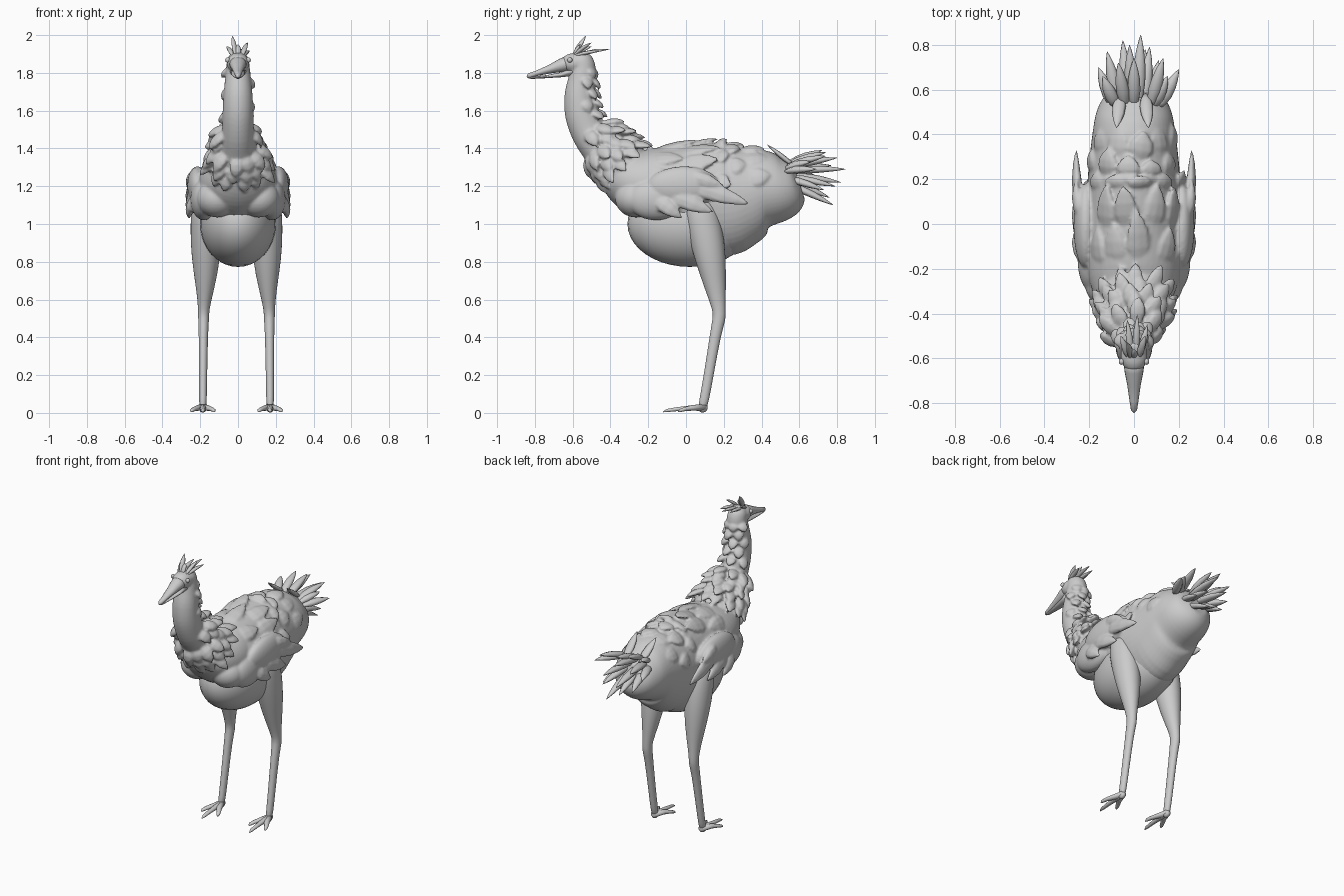
import bpy, bmesh, math, random
from mathutils import Vector

if "Cube" in bpy.data.objects:
    bpy.data.objects.remove(bpy.data.objects["Cube"])

random.seed(4)
grey = bpy.data.materials.new("soft grey")
grey.diffuse_color = (0.6, 0.6, 0.6, 1)
grey.use_nodes = True
grey.node_tree.nodes["Principled BSDF"].inputs["Base Color"].default_value = grey.diffuse_color


def finish(name, bm, subsurf=0, blend=0):
    bmesh.ops.recalc_face_normals(bm, faces=bm.faces)
    mesh = bpy.data.meshes.new(name)
    bm.to_mesh(mesh)
    bm.free()
    for p in mesh.polygons:
        p.use_smooth = True
    mesh.materials.append(grey)
    ob = bpy.data.objects.new(name, mesh)
    bpy.context.collection.objects.link(ob)
    if subsurf:
        m = ob.modifiers.new("smooth", 'SUBSURF')
        m.levels = m.render_levels = subsurf
    if blend:                                   # fuse overlapping parts softly
        m = ob.modifiers.new("fuse", 'REMESH')
        m.mode = 'VOXEL'
        m.voxel_size = blend
        m.use_smooth_shade = True
        m = ob.modifiers.new("soften", 'SMOOTH')
        m.factor, m.iterations = .5, 3
    return ob


def frame(centers, i, side):
    t = (centers[min(i + 1, len(centers) - 1)] - centers[max(i - 1, 0)]).normalized()
    s = (side - t * side.dot(t)).normalized()
    return s, s.cross(t)


def loft(bm, sections, side=Vector((1, 0, 0)), n=16):
    """Elliptical rings (x, y, z, half width, half depth) joined along a path."""
    centers = [Vector(s[:3]) for s in sections]
    rings = []
    for i, sec in enumerate(sections):
        s, u = frame(centers, i, side)
        rings.append([bm.verts.new(centers[i] + s * sec[3] * math.cos(k * math.tau / n)
                                   + u * sec[4] * math.sin(k * math.tau / n)) for k in range(n)])
    for a, b in zip(rings, rings[1:]):
        for k in range(n):
            bm.faces.new((a[k], a[(k + 1) % n], b[(k + 1) % n], b[k]))
    bm.faces.new(rings[0])
    bm.faces.new(rings[-1])


def refine(sections, steps=4):
    """Extra sections on a smooth curve through the given ones."""
    p = [sections[0]] + list(sections) + [sections[-1]]
    out = []
    for i in range(1, len(p) - 2):
        for k in range(steps):
            f = k / steps
            out.append([.5 * (2 * b + (c - a) * f + (2 * a - 5 * b + 4 * c - d) * f * f
                              + (3 * b - a - 3 * c + d) * f ** 3)
                        for a, b, c, d in zip(*p[i - 1:i + 3])])
    return out + [sections[-1]]


def surf(sections, t, angle, off=0.0):
    """Point on a lofted surface, pushed out by off; also its outward normal."""
    t = max(0, min(len(sections) - 1.001, t))
    i = int(t)
    centers = [Vector(s[:3]) for s in sections]
    sec = [a + (b - a) * (t - i) for a, b in zip(sections[i], sections[i + 1])]
    s0, u0 = frame(centers, i, Vector((1, 0, 0)))
    s1, u1 = frame(centers, i + 1, Vector((1, 0, 0)))
    s, u = s0.lerp(s1, t - i), u0.lerp(u1, t - i)
    out = (s * math.cos(angle) + u * math.sin(angle)).normalized()
    return (Vector(sec[:3]) + s * sec[3] * math.cos(angle)
            + u * sec[4] * math.sin(angle) + out * off), out


def feather(bm, base, tip, normal, width, thick, bend=0.0):
    """Flattened pointed leaf from base to tip."""
    base, tip, normal = Vector(base), Vector(tip), Vector(normal)
    d = tip - base
    shape = [(0, .3), (.15, .75), (.35, 1), (.6, .9), (.8, .58), (.93, .26), (1, .04)]
    secs = []
    for f, w in shape:
        p = base + d * f + normal * bend * math.sin(f * math.pi)
        secs.append((*p, width * w, thick * w))
    loft(bm, secs, d.cross(normal), 8)


def ellipsoid(bm, c, r):
    res = bmesh.ops.create_uvsphere(bm, u_segments=32, v_segments=20, radius=1)
    for v in res['verts']:
        v.co = Vector(c) + Vector((v.co.x * r[0], v.co.y * r[1], v.co.z * r[2]))


# Body, from breast to rump: (y, bottom, top, half width)
body = [(0, y, (b + t) / 2, w, (t - b) / 2) for y, b, t, w in (
    (-.43, 1.22, 1.36, .07), (-.36, 1.13, 1.39, .15), (-.25, 1.04, 1.40, .20),
    (-.1, .97, 1.415, .212), (.1, .87, 1.435, .21), (.2, .83, 1.44, .207),
    (.3, .885, 1.425, .198), (.4, .965, 1.40, .186), (.5, 1.01, 1.36, .168),
    (.57, 1.06, 1.33, .13), (.605, 1.13, 1.28, .07))]
plumage = bmesh.new()
loft(plumage, refine(body), n=48)

# Breast lobes
for s in (-1, 1):
    ellipsoid(plumage, (s * .11, -.265, 1.135), (.11, .11, .10))
    ellipsoid(plumage, (s * .18, -.16, 1.13), (.072, .15, .11))

# Scattered feathers lying on the back
for row in range(5):
    t = 2.1 + row * 1.05
    for k in range(5):
        a = math.radians(90 + (k - 2 + .5 * (row % 2) - .25) * 32)
        base, n = surf(body, t, a, -.022)
        tip, _ = surf(body, t + random.uniform(1.1, 1.5), a + random.uniform(-.15, .15),
                      random.uniform(.0, .03))
        feather(plumage, base, tip, n, .055, .018, .006)

# Folded wings with long trailing feathers
for s in (-1, 1):
    ellipsoid(plumage, (s * .215, -.01, 1.20), (.055, .19, .105))
    for y0, z0, y1, z1, w in ((-.02, 1.22, .34, 1.105, .052), (-.12, 1.17, .15, 1.06, .05),
                              (-.0, 1.26, .2, 1.20, .04), (-.17, 1.14, -.02, 1.03, .045)):
        feather(plumage, (s * .225, y0, z0), (s * .258, y1, z1), (s, 0, .1), w, .025, .012)

# Neck
neck = [(0, *s) for s in (
    (-.30, 1.26, .165, .15), (-.38, 1.345, .137, .135), (-.445, 1.41, .105, .115),
    (-.51, 1.48, .086, .095), (-.55, 1.58, .082, .09), (-.563, 1.68, .077, .08),
    (-.552, 1.77, .068, .07), (-.545, 1.83, .062, .066), (-.56, 1.875, .055, .058),
    (-.57, 1.91, .03, .03))]
loft(plumage, refine(neck), n=32)

# A few feathers down the back of the neck
for row in range(5):
    t = 3.7 + row * .7
    for k in (-1, 0, 1):
        a = math.radians(270 + (k + (row % 2) * .5 - .25) * 52)
        base, n = surf(neck, t + .35, a, -.014)
        tip, _ = surf(neck, t - .4, a, random.uniform(.004, .034))
        feather(plumage, base, tip, n, .034, .016, .004)

# Ruff around the base of the neck
for row, t in enumerate((.55, 1.05, 1.55, 2.05, 2.55)):
    count = 13 - row
    for k in range(count):
        a = math.tau * (k + .5 * (row % 2) + random.uniform(-.2, .2)) / count
        front = max(0, math.sin(a))
        if row > 2 and front > .4:      # throat stays bare
            continue
        base, n = surf(neck, t + .6, a, -.018)
        tip, _ = surf(neck, t - .35, a, random.uniform(.03, .075) * (1 - .5 * front))
        feather(plumage, base, tip, n, .038, .019, .01)

# Head fused to the neck
ellipsoid(plumage, (0, -.59, 1.852), (.06, .073, .053))
finish("plumage", plumage, blend=.008)

# Round belly
bm = bmesh.new()
ellipsoid(bm, (0, .02, 1.0), (.2, .33, .227))
finish("belly", bm)

# Eyes
bm = bmesh.new()
for s in (-1, 1):
    ellipsoid(bm, (s * .055, -.615, 1.868), (.013, .014, .014))
finish("eyes", bm)

# Beak, slightly open
bm = bmesh.new()
loft(bm, [(0, -.60, 1.855, .05, .045), (0, -.66, 1.84, .042, .036), (0, -.72, 1.82, .03, .023),
          (0, -.79, 1.798, .02, .014), (0, -.83, 1.785, .014, .014), (0, -.842, 1.778, .004, .004)])
finish("upper_beak", bm)
bm = bmesh.new()
loft(bm, [(0, -.59, 1.81, .045, .025), (0, -.66, 1.79, .033, .013), (0, -.74, 1.78, .022, .008),
          (0, -.82, 1.774, .012, .006), (0, -.835, 1.774, .003, .003)])
finish("lower_beak", bm)

# Crest
bm = bmesh.new()
for x, y, z in ((-.03, -.53, 1.995), (.0, -.56, 1.95), (.05, -.5, 1.96), (-.06, -.5, 1.94),
                (.015, -.405, 1.925), (.06, -.45, 1.915), (-.03, -.43, 1.92)):
    feather(bm, (x * .4, -.60, 1.885), (x, y, z), (0, .4, 1), .016, .01, .008)
finish("crest_feathers", bm)

# Tail plume
bm = bmesh.new()
for x, y, z in ((.20, .69, 1.29), (.13, .74, 1.36), (.03, .845, 1.29), (-.05, .82, 1.22),
                (-.12, .77, 1.31), (-.16, .70, 1.25), (.07, .79, 1.20), (.0, .74, 1.38),
                (-.07, .72, 1.39), (.05, .78, 1.10), (-.03, .76, 1.14), (.11, .73, 1.18),
                (-.10, .72, 1.16), (-.02, .80, 1.35), (.15, .66, 1.33), (-.14, .66, 1.36)):
    feather(bm, (x * .55, .52, 1.27 + (z - 1.27) * .3), (x, y, z), (0, -.2, 1), .029, .02, .006)
for x in (-.06, .05):
    feather(bm, (x, .58, 1.30), (x * 1.3, .43, 1.42), (0, .6, .8), .03, .014)
finish("tail_feathers", bm)

# Legs and three-toed feet, standing very slightly off centre
for s, dx, label in ((-1, -.004, "left"), (1, -.012, "right")):
    bm = bmesh.new()
    loft(bm, [(s * x + dx, y, z, a, b) for x, y, z, a, b in (
        (.175, .06, 1.16, .05, .06), (.172, .075, 1.08, .075, .09), (.168, .10, .97, .082, .097),
        (.165, .13, .82, .08, .085), (.17, .158, .65, .047, .055), (.178, .176, .545, .029, .034),
        (.178, .177, .50, .030, .036), (.179, .16, .44, .025, .03), (.181, .12, .2, .022, .026),
        (.182, .095, .06, .021, .026), (.182, .085, .02, .018, .022))])
    finish(label + "_leg", bm, 1)
    bm = bmesh.new()
    c = s * .182 + dx
    for w, y1 in ((-.062, -.04), (0, -.12), (.062, -.04)):
        loft(bm, [(c, .10, .03, .02, .02), (c + w * .4, .03, .026, .018, .015),
                  (c + w * .75, .03 + (y1 - .03) * .5, .02, .014, .011),
                  (c + w * .93, .03 + (y1 - .03) * .85, .013, .011, .009),
                  (c + w, y1, .006, .003, .003)], n=10)
    ellipsoid(bm, (c, .088, .027), (.021, .026, .025))
    finish(label + "_foot", bm)
